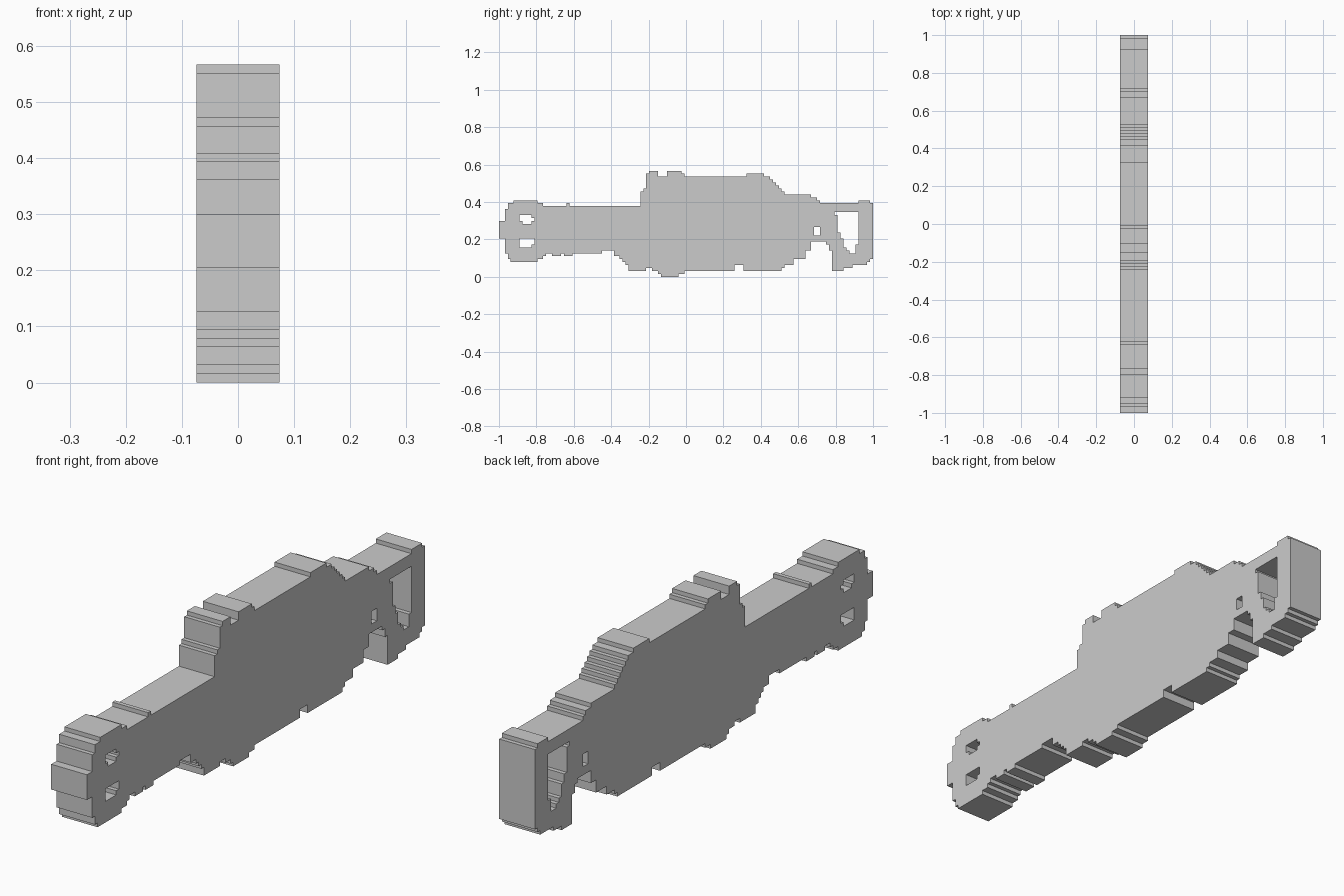
import bpy, bmesh, math
from mathutils import Matrix

if "Cube" in bpy.data.objects:
    bpy.data.objects.remove(bpy.data.objects["Cube"])

U = 2 / 127          # size of one stair step
HALF_WIDTH = 0.074

# Stepped outlines: (step where the level starts, level), from -y to +y
TOP = [(0, 19), (2, 23), (3, 25), (5, 26), (13, 25), (15, 24), (23, 25), (24, 24),
       (48, 29), (49, 30), (50, 35), (51, 36), (54, 34), (57, 36), (62, 35), (63, 34),
       (84, 35), (90, 34), (92, 33), (93, 32), (94, 31), (95, 30), (96, 29), (97, 28),
       (106, 27), (108, 26), (109, 25), (122, 26), (126, 25)]
BOTTOM = [(0, 13), (2, 8), (3, 6), (4, 5), (13, 6), (15, 7), (16, 8), (18, 7), (21, 8),
          (22, 7), (25, 8), (35, 9), (39, 7), (41, 6), (42, 5), (43, 4), (44, 2),
          (50, 3), (52, 2), (54, 1), (55, 0), (61, 1), (63, 2), (80, 4), (83, 2),
          (96, 3), (97, 4), (100, 6), (104, 9), (106, 12), (111, 11), (112, 9),
          (113, 2), (117, 3), (120, 4), (125, 5), (126, 6)]

# Through holes: two rear slots, small square window, tall tapering opening
HOLES = [
    [(7, 19), (8, 19), (8, 18), (11, 18), (11, 19), (12, 19), (12, 20), (11, 20), (11, 21), (7, 21)],
    [(7, 10), (11, 10), (11, 11), (12, 11), (12, 13), (7, 13)],
    [(107, 14), (109, 14), (109, 17), (107, 17)],
    [(114, 22), (114, 21), (115, 21), (115, 15), (116, 15), (116, 13), (117, 13), (117, 10),
     (118, 10), (118, 9), (119, 9), (119, 8), (121, 8), (121, 11), (122, 11), (122, 22)],
]


def stairs(levels, end=127):
    """Turn step levels into the corner points of a staircase."""
    points = []
    for i, (start, z) in enumerate(levels):
        stop = levels[i + 1][0] if i + 1 < len(levels) else end
        points += [(start, z), (stop, z)]
    return points


def add_loop(curve, points):
    spline = curve.splines.new('POLY')
    spline.points.add(len(points) - 1)
    for p, (y, z) in zip(spline.points, points):
        p.co = (y * U - 1, z * U, 0, 1)
    spline.use_cyclic_u = True


# Filled outline with holes, extruded to full thickness
curve = bpy.data.curves.new("plate_profile", 'CURVE')
curve.dimensions = '2D'
curve.fill_mode = 'BOTH'
curve.extrude = HALF_WIDTH
add_loop(curve, stairs(BOTTOM) + stairs(TOP)[::-1])
for hole in HOLES:
    add_loop(curve, hole)

profile = bpy.data.objects.new("plate_profile", curve)
bpy.context.collection.objects.link(profile)
bpy.context.view_layer.update()
mesh = bpy.data.meshes.new_from_object(profile.evaluated_get(bpy.context.evaluated_depsgraph_get()))
bpy.data.objects.remove(profile)

# Stand the plate upright along y, weld it and merge coplanar faces
mesh.transform(Matrix(((0, 0, 1, 0), (1, 0, 0, 0), (0, 1, 0, 0), (0, 0, 0, 1))))
bm = bmesh.new()
bm.from_mesh(mesh)
bmesh.ops.remove_doubles(bm, verts=bm.verts, dist=1e-4)
bmesh.ops.recalc_face_normals(bm, faces=bm.faces)
bmesh.ops.dissolve_limit(bm, angle_limit=math.radians(1), verts=bm.verts, edges=bm.edges)
for f in bm.faces:
    f.smooth = False
bm.to_mesh(mesh)
bm.free()

mesh.name = "stepped_plate_body"
body = bpy.data.objects.new("stepped_plate_body", mesh)
bpy.context.collection.objects.link(body)
